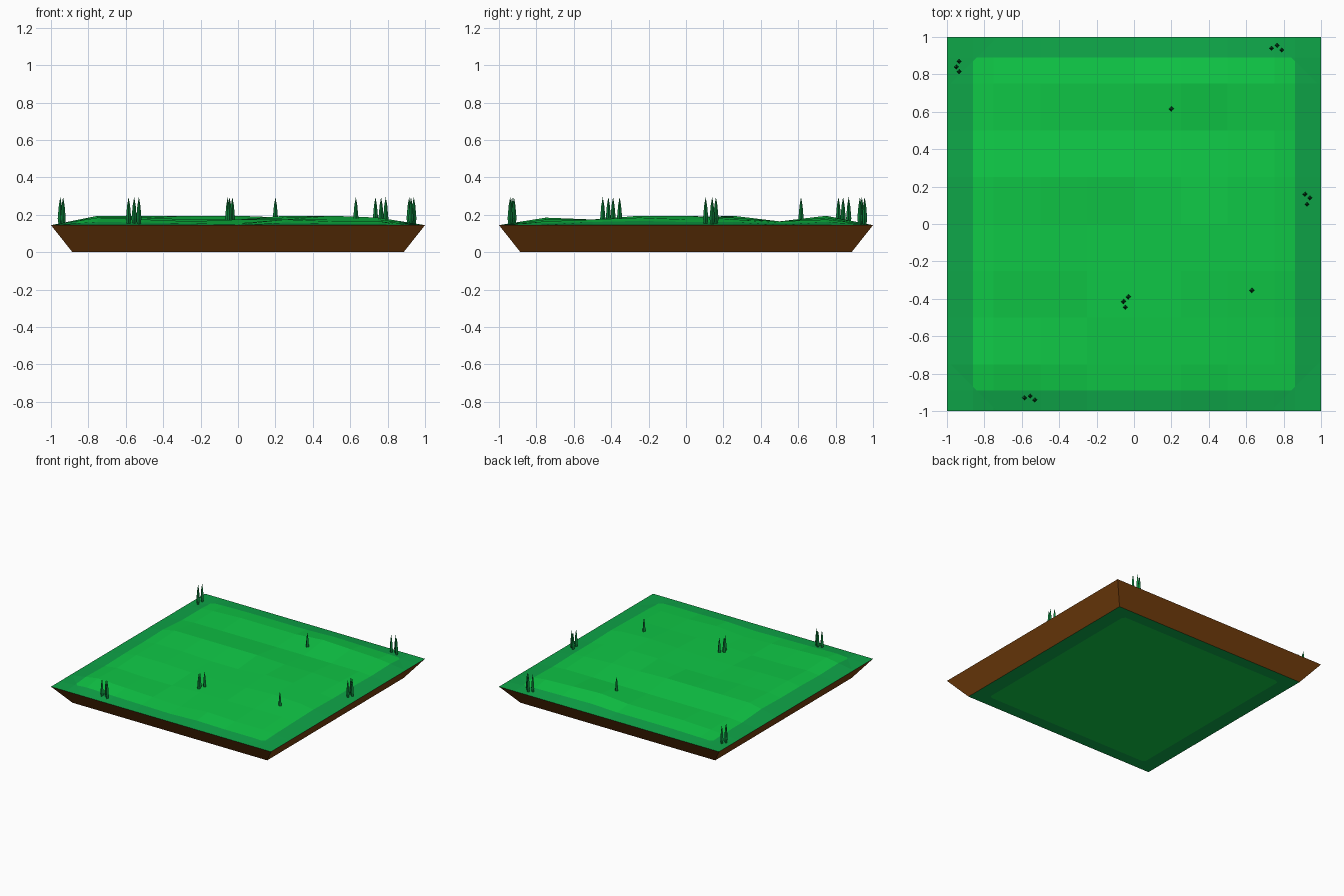
import bpy, bmesh
from mathutils import Vector

cube = bpy.data.objects.get("Cube")
if cube:
    bpy.data.objects.remove(cube, do_unlink=True)

RIM_Z = 0.145
FLOOR = 0.885


def material(name, rgb):
    def linear(c):
        c /= 255
        return c / 12.92 if c < 0.04 else ((c + 0.055) / 1.055) ** 2.4
    colour = (*[linear(c) for c in rgb], 1)
    mat = bpy.data.materials.new(name)
    mat.use_nodes = True
    mat.diffuse_color = colour
    mat.node_tree.nodes["Principled BSDF"].inputs["Base Color"].default_value = colour
    return mat


grass = material("bright grass", (15, 200, 70))
border = material("border grass", (14, 165, 72))
soil = material("brown soil", (126, 67, 14))
blade_green = material("dark blade green", (12, 130, 58))


def finish(bm, name, *mats):
    mesh = bpy.data.meshes.new(name)
    bm.to_mesh(mesh)
    bm.free()
    for mat in mats:
        mesh.materials.append(mat)
    obj = bpy.data.objects.new(name, mesh)
    bpy.context.collection.objects.link(obj)
    return obj


def paint_border(bm, half_x, half_y, corner):
    """Cut a rectangle with clipped corners and colour the faces outside it."""
    diagonal = half_x + half_y - corner
    cuts = [(Vector((s, 0, 0)), half_x) for s in (-1, 1)]
    cuts += [(Vector((0, s, 0)), half_y) for s in (-1, 1)]
    cuts += [(Vector((s, t, 0)), diagonal) for s in (-1, 1) for t in (-1, 1)]
    for normal, reach in cuts:
        geom = bm.verts[:] + bm.edges[:] + bm.faces[:]
        bmesh.ops.bisect_plane(bm, geom=geom, plane_no=normal,
                               plane_co=normal * reach / normal.length_squared)
    for face in bm.faces:
        centre = face.calc_center_median()
        face.material_index = int(any(n.dot(centre) > r for n, r in cuts))


# Sloping soil sides
bm = bmesh.new()
rings = [[bm.verts.new((sx * half, sy * half, z))
          for sx, sy in ((-1, -1), (1, -1), (1, 1), (-1, 1))]
         for half, z in ((FLOOR, 0), (1, RIM_Z))]
low, high = rings
for i in range(4):
    j = (i + 1) % 4
    bm.faces.new((low[i], low[j], high[j], high[i]))
finish(bm, "soil_sides", soil)

# Gently rolling ground; heights in hundredths, listed from back to front
HILLS = ["2333543",
         "2222222",
         "5555443",
         "4433553",
         "4433454",
         "3223333",
         "4321322"]
bm = bmesh.new()
bmesh.ops.create_grid(bm, x_segments=8, y_segments=8, size=1)
for v in bm.verts:
    col, row = round(v.co.x * 4) + 3, 3 - round(v.co.y * 4)
    inside = 0 <= col < 7 and 0 <= row < 7
    v.co.z = RIM_Z + (int(HILLS[row][col]) / 100 if inside else 0)
paint_border(bm, 0.86, 0.89, 0.02)
finish(bm, "grass_ground", grass, border)

# Flat underside with the same border
bm = bmesh.new()
bmesh.ops.create_grid(bm, x_segments=1, y_segments=1, size=FLOOR)
paint_border(bm, 0.86 * FLOOR, 0.89 * FLOOR, 0.02)
bmesh.ops.reverse_faces(bm, faces=bm.faces[:])
finish(bm, "underside", grass, border)

# Pointed grass blades, in tufts and alone
TUFTS = {
    "back_right": [(-.935, .87), (-.95, .84), (-.935, .815)],
    "back_left": [(.735, .94), (.765, .955), (.79, .93)],
    "left": [(.915, .16), (.94, .14), (.925, .105)],
    "middle": [(-.03, -.39), (-.055, -.415), (-.045, -.445)],
    "front_right": [(-.585, -.93), (-.555, -.92), (-.53, -.94)],
    "back_single": [(.2, .615)],
    "front_single": [(.63, -.355)],
}


def add_blade(bm, x, y):
    profile = [(0.009, RIM_Z), (0.014, 0.18), (0.008, 0.25)]
    sides = ((1, 0), (0, 1), (-1, 0), (0, -1))
    rings = [[bm.verts.new((x + r * a, y + r * b, z)) for a, b in sides]
             for r, z in profile]
    tip = bm.verts.new((x, y, 0.295))
    for i in range(4):
        j = (i + 1) % 4
        for lower, upper in zip(rings, rings[1:]):
            bm.faces.new((lower[i], lower[j], upper[j], upper[i]))
        bm.faces.new((rings[-1][i], rings[-1][j], tip))


for place, spots in TUFTS.items():
    bm = bmesh.new()
    for x, y in spots:
        add_blade(bm, x, y)
    finish(bm, place + "_grass_tuft", blade_green)
